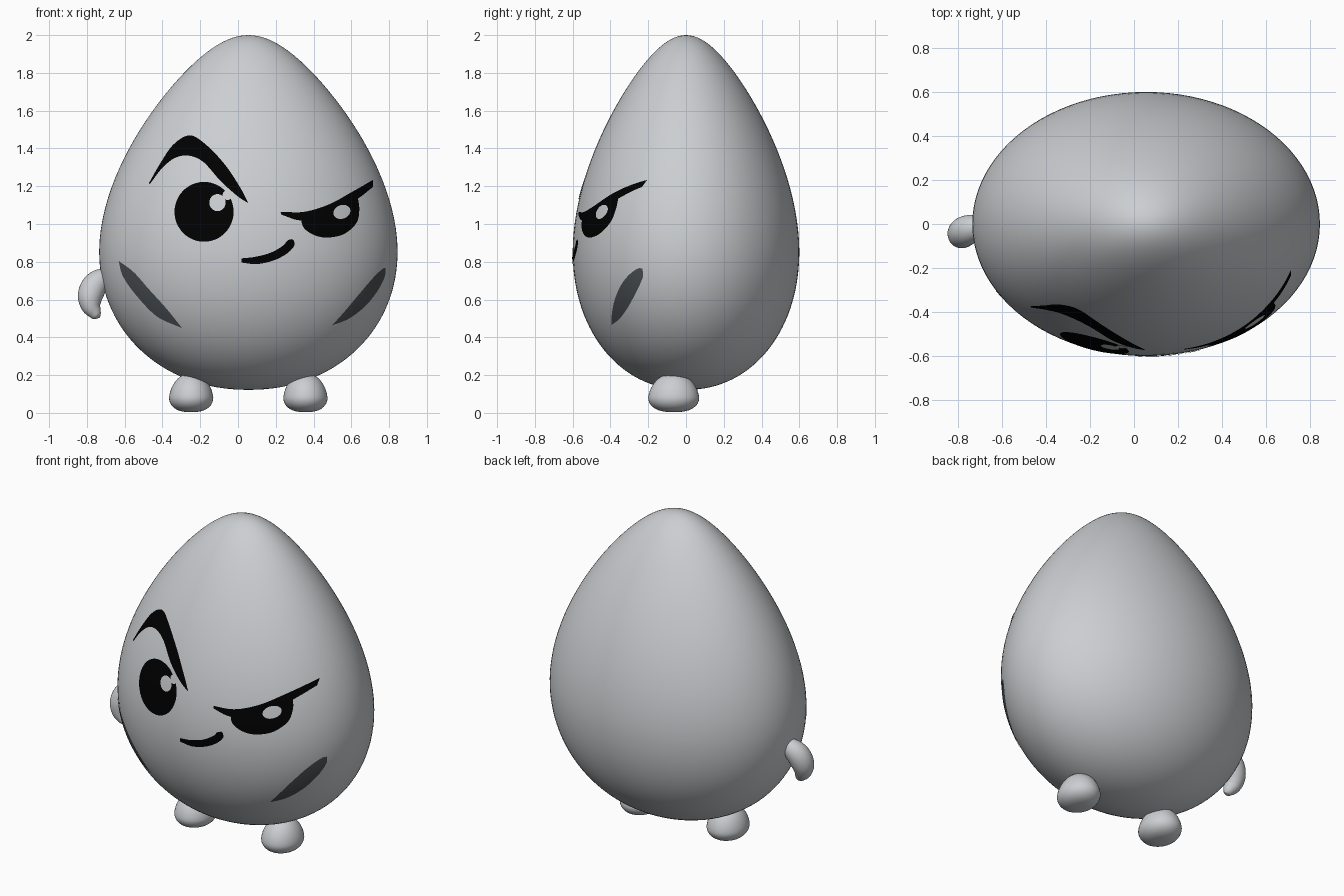
import bpy, bmesh, math
from mathutils import Vector

cube = bpy.data.objects.get("Cube")
if cube:
    bpy.data.objects.remove(cube)


def material(name, rgb):
    m = bpy.data.materials.new(name)
    m.use_nodes = True
    m.diffuse_color = (*rgb, 1)
    m.node_tree.nodes["Principled BSDF"].inputs["Base Color"].default_value = (*rgb, 1)
    return m


GREY = material("pale grey", (0.6, 0.62, 0.64))
DARK = material("dark grey", (0.07, 0.08, 0.088))
BLACK = material("black", (0.0, 0.0, 0.0))

# Egg dimensions
CX, RX, RY = 0.055, 0.79, 0.6
MID, TOP, BOTTOM = 0.86, 2.0, 0.122


def egg_radius(z):
    """Relative width of the egg at a height."""
    if z > MID:
        t = min(1, (z - MID) / (TOP - MID))
        return math.sqrt(1 - t * t) * (1 - 0.33 * t ** 1.7)
    t = min(1, (MID - z) / (MID - BOTTOM))
    return (1 - t ** 2.1) ** (1 / 2.1)


def on_egg(x, z, lift):
    """Point on the front of the egg, raised along the surface normal."""
    def front(x, z):
        return -RY * math.sqrt(max(1e-4, egg_radius(z) ** 2 - ((x - CX) / RX) ** 2))
    e, y = 0.002, front(x, z)
    slope_x = (front(x + e, z) - front(x - e, z)) / (2 * e)
    slope_z = (front(x, z + e) - front(x, z - e)) / (2 * e)
    return Vector((x, y, z)) + Vector((slope_x, -1, slope_z)).normalized() * lift


def make_object(name, bm, mat):
    mesh = bpy.data.meshes.new(name)
    bm.to_mesh(mesh)
    bm.free()
    mesh.materials.append(mat)
    mesh.shade_smooth()
    obj = bpy.data.objects.new(name, mesh)
    bpy.context.collection.objects.link(obj)


def skin(bm, rows, closed):
    """Join rows of points with quads."""
    rows = [[bm.verts.new(p) for p in row] for row in rows]
    for a, b in zip(rows, rows[1:]):
        n = len(a)
        for i in range(n if closed else n - 1):
            j = (i + 1) % n
            bm.faces.new((a[i], a[j], b[j], b[i]))
    bmesh.ops.remove_doubles(bm, verts=bm.verts, dist=1e-5)


def loft(name, rings, mat):
    bm = bmesh.new()
    skin(bm, rings, True)
    bmesh.ops.recalc_face_normals(bm, faces=bm.faces)
    make_object(name, bm, mat)


def ring(cx, cy, z, rx, ry, n=64):
    return [(cx + rx * math.cos(a), cy + ry * math.sin(a), z)
            for a in (2 * math.pi * i / n for i in range(n))]


def spline(points, n):
    """Even samples of a smooth curve through the points."""
    pts = [Vector(p) for p in points]
    pts = [2 * pts[0] - pts[1]] + pts + [2 * pts[-1] - pts[-2]]
    out = []
    for k in range(n + 1):
        u = k / n * (len(pts) - 3)
        i = min(int(u), len(pts) - 4)
        t = u - i
        a, b, c, d = pts[i:i + 4]
        out.append(0.5 * (2 * b + (c - a) * t + (2 * a - 5 * b + 4 * c - d) * t * t
                          + (3 * b - a - 3 * c + d) * t ** 3))
    return out


def paint(name, rows, mat, lift, closed=False):
    """Thin patch laid on the front of the egg from flat rows of (x, z)."""
    bm = bmesh.new()
    skin(bm, [[on_egg(x, z, lift) for x, z in row] for row in rows], closed)
    bm.normal_update()
    if sum(f.normal.y * f.calc_area() for f in bm.faces) > 0:
        bmesh.ops.reverse_faces(bm, faces=bm.faces)
    make_object(name, bm, mat)


def ribbon(name, upper, lower, mat, lift=0.003):
    a, b = spline(upper, 40), spline(lower, 40)
    paint(name, [[p.lerp(q, k / 8) for p, q in zip(a, b)] for k in range(9)], mat, lift)


def spot(name, x, z, rx, rz, mat, lift, tilt=0):
    c, s = math.cos(tilt), math.sin(tilt)
    rows = []
    for k in range(9):
        circle = [(k / 8 * rx * math.cos(a), k / 8 * rz * math.sin(a))
                  for a in (2 * math.pi * i / 48 for i in range(48))]
        rows.append([(x + u * c - v * s, z + u * s + v * c) for u, v in circle])
    paint(name, rows, mat, lift, True)


# Body
heights = [MID - ((TOP - MID) if i > 32 else (MID - BOTTOM)) * math.cos(math.pi * i / 64)
           for i in range(65)]
loft("egg_body", [ring(CX, 0, z, RX * egg_radius(z), RY * egg_radius(z), 96)
                  for z in heights], GREY)

# Feet: domes that narrow upward over a rounded sole
for side, x in (("right", -0.248), ("left", 0.357)):
    rings = []
    for i in range(25):
        s = -math.cos(math.pi * i / 24)
        round_off = math.sqrt(max(0, 1 - s * s))
        w = round_off ** 0.75 if s < 0 else round_off ** 0.9 * (1 - 0.1 * s)
        z = 0.08 + s * (0.076 if s < 0 else 0.13)
        rings.append(ring(x, -0.065, z, 0.117 * w, 0.135 * w, 40))
    loft(side + "_foot", rings, GREY)

# Arm: a curled tapering stub (x, y, z, radius)
arm = [(-0.66, 0, 0.72, 0.035), (-0.72, -0.015, 0.707, 0.058), (-0.762, -0.03, 0.67, 0.068),
       (-0.782, -0.045, 0.615, 0.066), (-0.777, -0.055, 0.565, 0.053),
       (-0.757, -0.06, 0.53, 0.036), (-0.742, -0.06, 0.515, 0.024), (-0.73, -0.06, 0.505, 0)]
path = spline([p[:3] for p in arm], 42)
radii = [max(0, v.x) for v in spline([(p[3], 0) for p in arm], 42)]
rings = [[path[0]] * 32]
for i, p in enumerate(path):
    along = (path[min(i + 1, 42)] - path[max(i - 1, 0)]).normalized()
    across = along.cross(Vector((0, 1, 0))).normalized()
    depth = along.cross(across)
    rings.append([p + (across * math.cos(a) + depth * math.sin(a)) * radii[i]
                  for a in (2 * math.pi * k / 32 for k in range(32))])
loft("right_arm", rings, GREY)

# Raised brow and wide eye
ribbon("right_brow",
       [(-0.47, 1.215), (-0.41, 1.32), (-0.34, 1.42), (-0.255, 1.468), (-0.17, 1.42),
        (-0.07, 1.315), (0.01, 1.195), (0.055, 1.11)],
       [(-0.465, 1.21), (-0.40, 1.295), (-0.33, 1.35), (-0.255, 1.36), (-0.18, 1.325),
        (-0.09, 1.225), (0, 1.145), (0.055, 1.11)], BLACK)
spot("right_eye", -0.179, 1.064, 0.156, 0.158, BLACK, 0.003)
spot("right_eye_glint", -0.108, 1.112, 0.043, 0.045, GREY, 0.005)
spot("right_eye_small_glint", -0.055, 1.152, 0.026, 0.026, GREY, 0.005)

# Lowered brow and half-shut eye
ribbon("left_brow",
       [(0.225, 1.064), (0.35, 1.064), (0.48, 1.103), (0.6, 1.168), (0.712, 1.232)],
       [(0.23, 1.048), (0.34, 1.018), (0.48, 1.05), (0.62, 1.125), (0.712, 1.195)], BLACK)
ribbon("left_eye",
       [(0.33, 1.04), (0.43, 1.06), (0.54, 1.09), (0.632, 1.14)],
       [(0.33, 1.04), (0.347, 0.98), (0.405, 0.94), (0.475, 0.928), (0.56, 0.947),
        (0.625, 1.005), (0.64, 1.075), (0.632, 1.14)], BLACK, 0.0035)
spot("left_eye_glint", 0.547, 1.063, 0.046, 0.036, GREY, 0.0055, 0.35)

# Smirk
ribbon("mouth",
       [(0.018, 0.818), (0.09, 0.826), (0.17, 0.847), (0.235, 0.883), (0.262, 0.912), (0.285, 0.92)],
       [(0.018, 0.796), (0.1, 0.788), (0.19, 0.808), (0.26, 0.845), (0.297, 0.885), (0.295, 0.912)],
       BLACK)

# Cheek marks
ribbon("right_cheek",
       [(-0.63, 0.805), (-0.55, 0.745), (-0.47, 0.655), (-0.375, 0.55), (-0.295, 0.45)],
       [(-0.63, 0.805), (-0.605, 0.72), (-0.53, 0.615), (-0.425, 0.51), (-0.295, 0.45)], DARK)
ribbon("left_cheek",
       [(0.497, 0.465), (0.56, 0.535), (0.64, 0.63), (0.71, 0.712), (0.762, 0.762), (0.78, 0.765)],
       [(0.497, 0.465), (0.585, 0.5), (0.668, 0.563), (0.732, 0.64), (0.772, 0.715), (0.78, 0.765)],
       DARK)
